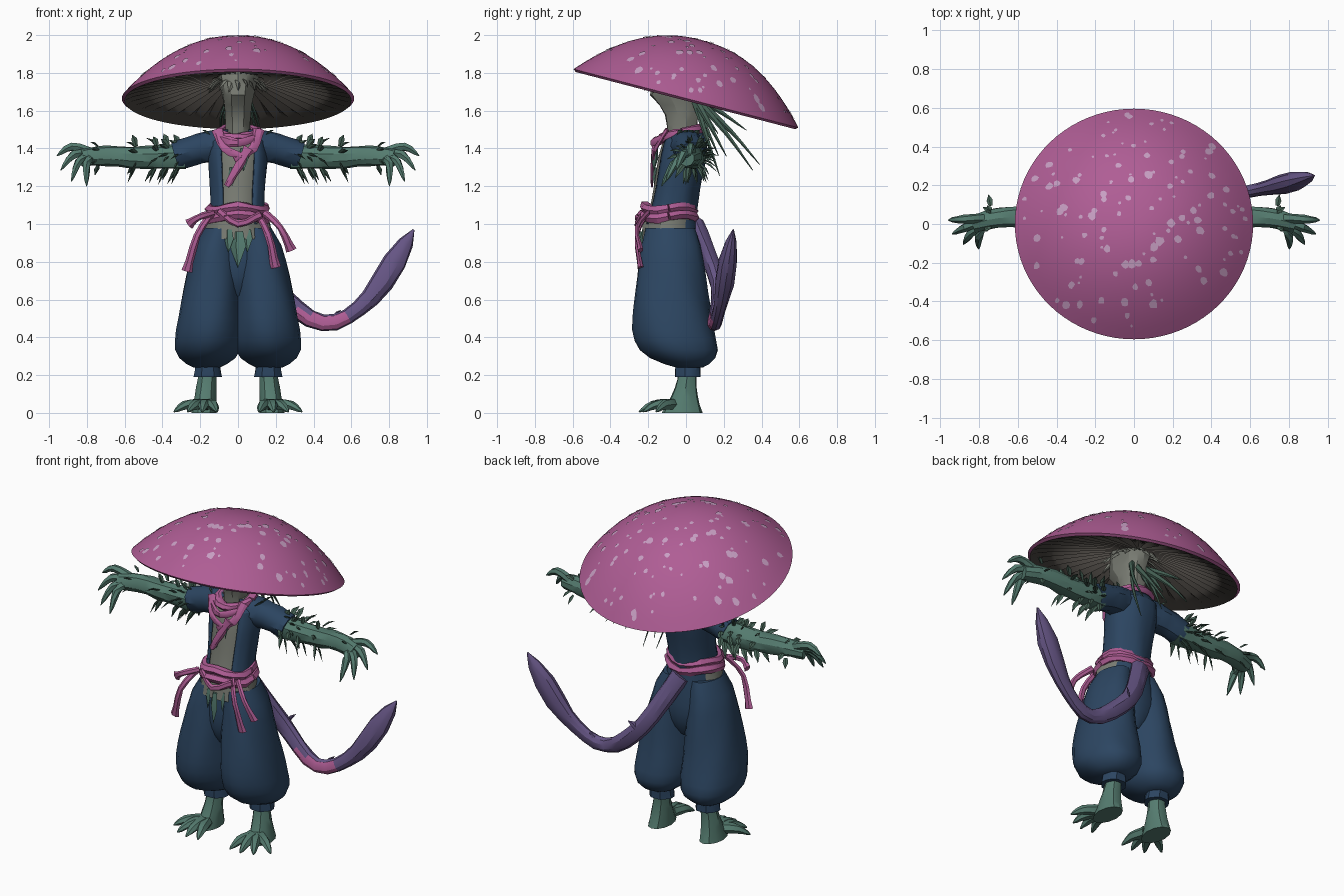
import bpy, bmesh, math, mathutils, random
from math import sin, cos, pi, tau, exp, hypot
from random import uniform
from mathutils import Vector, Matrix

random.seed(7)
if "Cube" in bpy.data.objects:
    bpy.data.objects.remove(bpy.data.objects["Cube"])


def material(name, *linear_rgb):
    colour = (*linear_rgb, 1)
    result = bpy.data.materials.new(name)
    result.use_nodes = True
    result.diffuse_color = colour
    shader = result.node_tree.nodes["Principled BSDF"]
    shader.inputs["Base Color"].default_value = colour
    shader.inputs["Roughness"].default_value = .9
    return result


PINK = material("cap pink", .43, .11, .3)
SPOT = material("pale spot", .58, .35, .55)
GILL = material("gill brown", .09, .08, .07)
SKIN = material("green skin", .09, .2, .16)
LEAF = material("dark leaf green", .06, .12, .09)
BLUE = material("blue cloth", .025, .06, .12)
GREY = material("grey bark", .19, .2, .17)
PURPLE = material("tail purple", .13, .09, .23)


def finish(name, mesh, materials, angle=30, thickness=0):
    bmesh.ops.recalc_face_normals(mesh, faces=mesh.faces)
    data = bpy.data.meshes.new(name)
    mesh.to_mesh(data)
    mesh.free()
    part = bpy.data.objects.new(name, data)
    bpy.context.collection.objects.link(part)
    for entry in materials:
        data.materials.append(entry)
    if thickness:
        part.modifiers.new("thickness", "SOLIDIFY").thickness = thickness
    bpy.ops.object.select_all(action="DESELECT")
    part.select_set(True)
    bpy.context.view_layer.objects.active = part
    bpy.ops.object.shade_smooth_by_angle(angle=math.radians(angle))


def finish_pair(name, mesh, materials):
    mirrored = mesh.copy()
    mirrored.transform(Matrix.Scale(-1, 4, (1, 0, 0)))
    finish("left_" + name, mesh, materials)
    finish("right_" + name, mirrored, materials)


def blend(start, end, amount):
    return start + (end - start) * amount


def circle(count):
    return [tau * i / count for i in range(count)]


def bridge(mesh, rings, closed=True, caps=True, slot=0):
    rings = [[mesh.verts.new(point) for point in ring] for ring in rings]
    count = len(rings[0])
    for low, high in zip(rings, rings[1:]):
        for i in range(count if closed else count - 1):
            j = (i + 1) % count
            mesh.faces.new((low[i], low[j], high[j], high[i])).material_index = slot
    if closed and caps:
        mesh.faces.new(rings[0])
        mesh.faces.new(rings[-1])


def loft(mesh, shape, levels=8, sides=20, fold=0, folds=6, gap=0):
    """shape(t) gives x, y, z and two radii; gap leaves the front open."""
    rings = []
    for level in range(levels + 1):
        x, y, z, wide, deep = shape(level / levels)
        ring = []
        for i in range(sides):
            a = gap - pi / 2 + (tau - 2 * gap) * i / (sides - 1 if gap else sides)
            grow = 1 + fold * (sin(folds * a + z * 9) + uniform(-.6, .6))
            ring.append((x + wide * grow * cos(a), y + deep * grow * sin(a), z))
        rings.append(ring)
    bridge(mesh, rings, closed=not gap)


def tube(mesh, points, radius, steps=3, sides=8, facing=(0, 1, 0), flat=1, rough=0):
    """Sweep along a smooth path; radius(t) runs from start to end."""
    points = [Vector(p) for p in points]
    last = len(points) - 1
    path = points[:1]
    for i in range(last):
        a, b = points[i], points[i + 1]
        before, after = points[max(i - 1, 0)], points[min(i + 2, last)]
        path += mathutils.geometry.interpolate_bezier(
            a, a + (b - before) / 6, b - (after - a) / 6, b, steps + 1)[1:]
    end = len(path) - 1
    rings = []
    for i, centre in enumerate(path):
        along = path[min(i + 1, end)] - path[max(i - 1, 0)]
        across = along.cross(Vector(facing)).normalized()
        up = across.cross(along).normalized() * flat
        rings.append([centre + (across * cos(a) + up * sin(a)) * radius(i / end) * uniform(1 - rough, 1 + rough)
                      for a in circle(sides)])
    bridge(mesh, rings)


def leaf(mesh, base, direction, length, width):
    base, reach = Vector(base), Vector(direction).normalized() * length
    tip = base + reach - Vector((0, 0, length / 5))
    tube(mesh, [base, base + reach / 2, tip], lambda t: width * sin(pi * blend(.2, 1, t)) + .001,
         steps=1, sides=4, facing=(.3, .5, .8), flat=.35)


# Tilted mushroom cap: dome, thin rim and pleated gills
RADIUS = .615
TILT = Matrix.Translation((0, 0, 1.665)) @ Matrix.Rotation(math.radians(-14.6), 4, "X")


def dome(r):
    return .32 * (1 - min(r / RADIUS, 1) ** 2.2)


def cap_ring(r, height, pleat=0):
    return [(r * cos(a), r * sin(a), height + pleat * (-1) ** i) for i, a in enumerate(circle(80))]


cap = bmesh.new()
steps = [i / 14 for i in range(15)]
rim = cap_ring(.6, -.012)
bridge(cap, [cap_ring(RADIUS * t, dome(RADIUS * t)) for t in steps] + [rim], caps=False)
bridge(cap, [rim] + [cap_ring(.6 * (1 - t), .13 * sin(t * pi / 2) - .012, .02 * sin(pi * t)) for t in steps[1:]],
       caps=False, slot=1)
bmesh.ops.remove_doubles(cap, verts=cap.verts, dist=.0001)
cap.transform(TILT)
finish("mushroom_cap", cap, [PINK, GILL], angle=35)

# Irregular flat spots lying on the dome
spots = bmesh.new()
for _ in range(125):
    r, a, size = .58 * math.sqrt(random.random()), uniform(0, tau), uniform(.08, .15) ** 2
    ring = []
    for b in circle(8):
        edge = size * uniform(.8, 1.2)
        x, y = r * cos(a) + edge * cos(b), r * sin(a) + edge * sin(b)
        ring.append(spots.verts.new((x, y, dome(hypot(x, y)) + .004)))
    spots.faces.new(ring)
spots.transform(TILT)
finish("cap_spots", spots, [SPOT])


# Stalk head and neck with a ragged fringe beneath the gills
def stalk(t):
    snout = .035 * exp(-((t - .65) * 6) ** 2)
    return 0, -.02 - snout, 1.42 + .42 * t, .065 + .07 * t ** 3, .08 + .06 * t * t + snout


head = bmesh.new()
loft(head, stalk, sides=14, fold=.04)
for a in circle(20):
    leaf(head, (.08 * cos(a), .1 * sin(a) - .03, 1.77), (cos(a), sin(a), uniform(-.8, -.3)), .1, .02)
finish("stalk_head", head, [GREY], angle=25)

# Hanging strands behind the neck
strands = bmesh.new()
for _ in range(9):
    x, y, drop = uniform(-.12, .12), uniform(.15, .4), uniform(.1, .35)
    tube(strands, [(x / 2, .04, 1.68), (x, y * .6, 1.64 - drop / 2), (x, y, 1.6 - drop)],
         lambda t: .02 * (1.1 - t), sides=5, facing=(1, 0, 0), flat=.5)
finish("back_strands", strands, [LEAF])


# Bare torso and the open jacket around it
def torso_shape(t, grow=0):
    taper = 1 - t ** 12 / 2
    waist = .025 * (1 - t) ** 6
    return 0, -.09 * (1 - t), 1 + t / 2, (.11 + .045 * t + waist) * taper + grow, (.105 + .02 * t + waist) * taper + grow


torso = bmesh.new()
loft(torso, torso_shape, sides=18, fold=.01)
finish("torso", torso, [GREY])
jacket = bmesh.new()
loft(jacket, lambda t: torso_shape(t, .017), sides=24, fold=.02, folds=7, gap=.62)
finish("open_jacket", jacket, [BLUE], thickness=.012)

# Moss patches on the chest and below the belt
moss = bmesh.new()
for x, y, z, size in ((.03, -.16, 1.4, .1), (-.03, -.16, 1.3, .08), (0, -.23, .96, .16), (-.05, -.22, .97, .1), (.05, -.22, .97, .1)):
    leaf(moss, (x, y, z), (0, -.1, -1), size, size / 3)
finish("moss_patches", moss, [SKIN])

# Scarf: neck roll, draped folds and a hanging strap
scarf = bmesh.new()
loop = circle(16) + [tau]
tube(scarf, [(.1 * cos(a), .1 * sin(a) - .02, 1.48 + .025 * sin(a)) for a in loop],
     lambda t: .028, steps=1, facing=(0, 0, 1), rough=.2)
for drape in (((-.11, -.1, 1.5), (-.07, -.16, 1.4), (.02, -.18, 1.36)), ((.11, -.1, 1.5), (.08, -.16, 1.4), (-.02, -.18, 1.34)),
              ((-.1, -.12, 1.45), (0, -.18, 1.43), (.1, -.12, 1.46)), ((.06, -.17, 1.4), (0, -.18, 1.3), (-.06, -.18, 1.2))):
    tube(scarf, drape, lambda t: .03 - .015 * t, sides=6, flat=.4, rough=.15)
finish("scarf", scarf, [PINK])

# Sash: two twisted bands and dangling knotted ends
sash = bmesh.new()
for z, grow in ((1.08, 1), (1.04, 1.08)):
    tube(sash, [(.145 * grow * cos(a), .13 * grow * sin(a) - .09, z + .012 * sin(3 * a)) for a in loop],
         lambda t: .027, steps=1, sides=6, facing=(0, 0, 1), rough=.2)
for x, z in ((-.27, .75), (.2, .77), (.28, .86), (-.26, 1)):
    tube(sash, [(x / 2, -.2, 1.06), (x * .8, -.26, blend(z, 1.06, .6)), (x, -.24, z)],
         lambda t: .018 + .01 * t ** 4, sides=6, flat=.6, rough=.15)
tube(sash, [(-.1, -.22, 1.07), (0, -.26, 1), (.12, -.23, 1.05)], lambda t: .02, sides=6, flat=.6, rough=.15)
finish("sash", sash, [PINK])

# Short wrap under the sash
wrap = bmesh.new()
loft(wrap, lambda t: (0, -.09, 1.04 - .12 * t, .16 + .025 * t, .135 + .015 * t), levels=3, fold=.03)
finish("waist_wrap", wrap, [GREY])

# Baggy trousers: hips, ballooning legs and gathered cuffs
hips = bmesh.new()
loft(hips, lambda t: (0, -.07, 1.02 - .4 * t, blend(.15 + .07 * t, .08, t ** 4), blend(.13 + .05 * t, .1, t ** 4)), fold=.015)
finish("trouser_hips", hips, [BLUE])


def leg_shape(s):
    t = 1 - (1 - s) ** 1.5
    gather = t ** 14
    return (.085 + .08 * t ** .5, .1 * t ** 6 - .08, .98 - .74 * t,
            blend(.09 + .11 * t ** .7, .07, gather), blend(.13 + .11 * t ** .7, .07, gather))


leg = bmesh.new()
loft(leg, leg_shape, levels=12, sides=22, fold=.02, folds=5)
loft(leg, lambda t: (.16, .01, .25 - .06 * t, .065 + .01 * t, .07), levels=2, sides=14, fold=.05)
finish_pair("trouser_leg", leg, [BLUE])

# Foot with splayed clawed toes
foot = bmesh.new()
loft(foot, lambda t: (.16 + .02 * t, .01 - .03 * t, .22 * (1 - t), .045 + .02 * t, .05 + .06 * t * t), levels=5, sides=12, fold=.03)
for a in (-.3, .1, .5, 1):
    x, y = sin(a), -cos(a)
    tube(foot, [(.17 + x * s, y * s - .05, z) for s, z in ((.04, .045), (.13, .04), (.2, .006))],
         lambda t: .036 - .032 * t ** 2, sides=6, facing=(0, 0, 1), flat=.9, rough=.1)
finish_pair("foot", foot, [SKIN])

# Jacket sleeve
sleeve = bmesh.new()
tube(sleeve, [(.08, 0, 1.42), (.2, .02, 1.4), (.33, .03, 1.36)], lambda t: .09 - .015 * t, sides=12, rough=.05)
finish_pair("sleeve", sleeve, [BLUE])

# Forearm, palm and clawed fingers
arm = bmesh.new()
tube(arm, [(.28, .03, 1.36), (.5, .04, 1.35), (.7, .03, 1.36), (.83, 0, 1.35)],
     lambda t: .07 - .025 * t, sides=10, rough=.08)
for i in range(4):
    a = i / 2
    base, tip = Vector((.78, .03 - .01 * i, 1.38 - .01 * i)), Vector((.79 + .17 * cos(a), .02 - .15 * sin(a), 1.36 - .16 * sin(a)))
    knuckle = base.lerp(tip, .5) + Vector((.01, 0, .04))
    tube(arm, [base, knuckle, tip], lambda t: .026 - .024 * t ** 3, sides=6, facing=(.2, .9, .4), rough=.1)
finish_pair("arm", arm, [SKIN])

# Leafy tufts at the sleeve hem, elbow, wrist and shoulder
tufts = bmesh.new()
for x, count in ((.31, 11), (.37, 11), (.43, 9), (.54, 7), (.74, 5)):
    for a in circle(count):
        a += uniform(-.3, .3)
        leaf(tufts, (x, .04 + .055 * cos(a), 1.36 + .055 * sin(a)),
             (uniform(.1, 1.1), cos(a) + .2, sin(a)), uniform(.06, .1) * (1.2 - x / 2), .016)
for i in range(4):
    leaf(tufts, (.15, .03 * i - .04, 1.47), (.6, .3, .6), .06, .014)
finish_pair("arm_leaves", tufts, [LEAF])

# Sweeping tail with a blade-like tip and a pink front streak
tail = bmesh.new()
tube(tail, [(0, .05, 1), (.18, .17, .68), (.45, .15, .475), (.7, .19, .61), (.93, .25, .97)],
     lambda t: (.055 - .03 * t + .035 * exp(-((t - .86) * 9) ** 2)) * (1 - t ** 20) + .005, steps=4, sides=10, flat=.8, rough=.06)
for face in tail.faces:
    centre = face.calc_center_median()
    face.material_index = int(.25 < centre.x < .62 and centre.y < .14 and centre.z < .53)
for x, y, z in ((.2, .2, .66), (.5, .16, .49), (.72, .2, .64), (.8, .23, .73)):
    leaf(tail, (x, y, z), (.5, .3, .8), .09, .016)
finish("tail", tail, [PURPLE, PINK])
